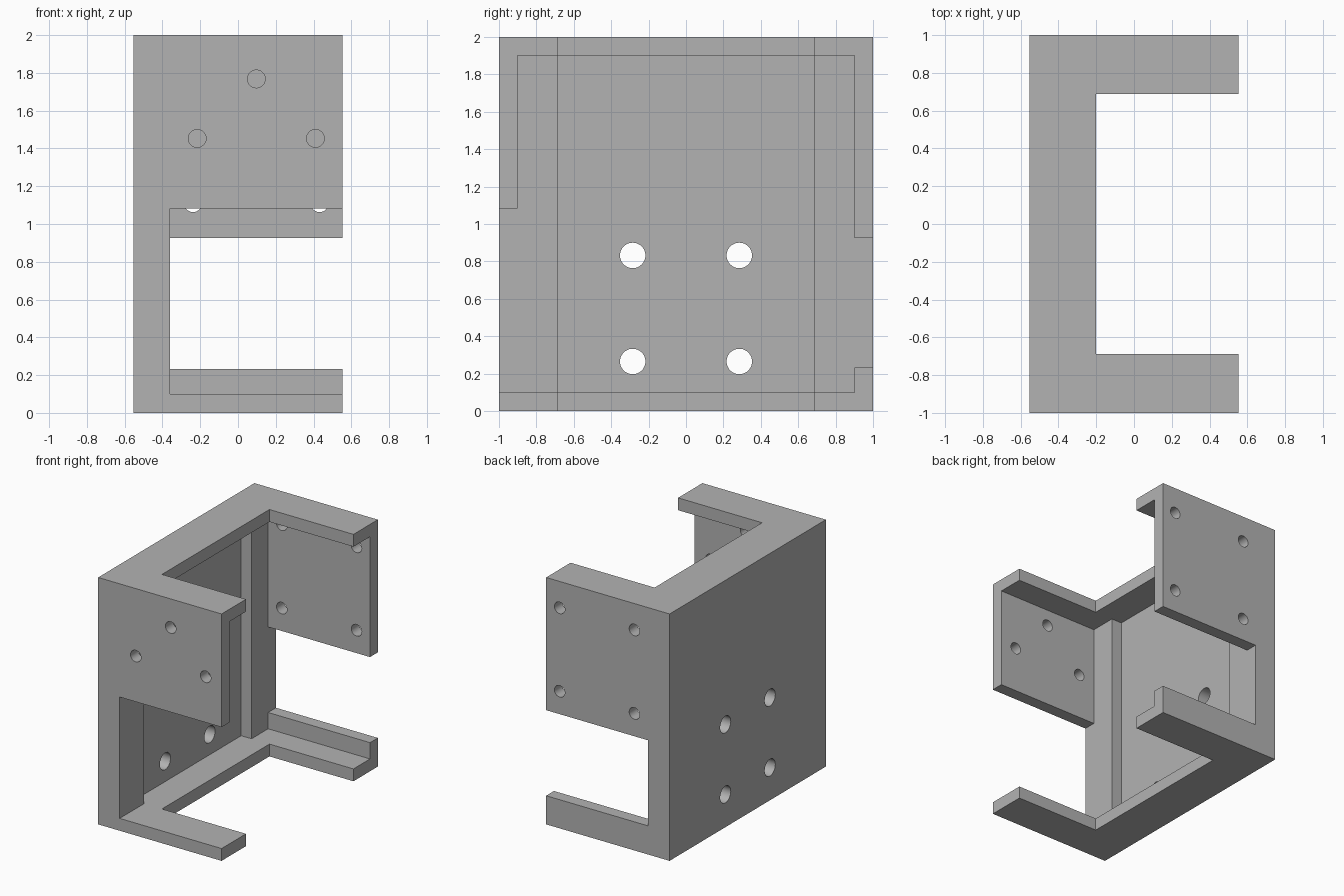
import bpy
import math
from mathutils import Vector

default = bpy.data.objects.get("Cube")
if default:
    bpy.data.objects.remove(default, do_unlink=True)

grey = bpy.data.materials.new("plain_grey")
grey.use_nodes = True
colour = (0.45, 0.45, 0.45, 1)
grey.diffuse_color = colour
grey.node_tree.nodes["Principled BSDF"].inputs["Base Color"].default_value = colour

HALF_X, HALF_Y, TOP = 0.553, 1.0, 2.0
WALL = 0.1         # side walls, back plate and flanges
POST_X = -0.36     # inner face of the corner posts
FLANGE_Y = 0.688   # inner edge of flanges and posts
OUT = 0.2          # cutter overshoot
CENTRE = (0.097, 1.453)  # centre of the side wall hole patterns


def box(name, low, high):
    low, high = Vector(low), Vector(high)
    bpy.ops.mesh.primitive_cube_add(size=1, location=(low + high) / 2)
    obj = bpy.context.object
    obj.name = name
    obj.scale = high - low
    bpy.ops.object.transform_apply(location=True, rotation=True, scale=True)
    return obj


def drill(name, location, radius, rotation):
    bpy.ops.mesh.primitive_cylinder_add(vertices=48, radius=radius, depth=0.4,
                                        location=location, rotation=rotation)
    obj = bpy.context.object
    obj.name = name
    return obj


def cut(target, cutter):
    cutter.hide_render = True
    mod = target.modifiers.new(cutter.name, "BOOLEAN")
    mod.operation = "DIFFERENCE"
    mod.solver = "EXACT"
    mod.object = cutter
    bpy.context.view_layer.objects.active = target
    bpy.ops.object.modifier_apply(modifier=mod.name)
    bpy.data.objects.remove(cutter, do_unlink=True)


# Outer block
bracket = box("bracket_housing", (-HALF_X, -HALF_Y, 0), (HALF_X, HALF_Y, TOP))
end = HALF_X + OUT

# Cavity between the side walls, then the recess between the corner posts
cut(bracket, box("cavity", (POST_X, -HALF_Y + WALL, WALL), (end, HALF_Y - WALL, TOP - WALL)))
cut(bracket, box("recess", (-HALF_X + WALL, -FLANGE_Y, WALL), (0, FLANGE_Y, TOP - WALL)))

# Slot that leaves C-shaped top and bottom flanges
cut(bracket, box("flange_slot", (-0.2, -FLANGE_Y, -OUT), (end, FLANGE_Y, TOP + OUT)))

# Side wall openings
cut(bracket, box("front_opening", (POST_X, -HALF_Y - OUT, WALL), (end, -0.8, 1.083)))
cut(bracket, box("rear_opening", (POST_X, 0.8, 0.232), (end, HALF_Y + OUT, 0.925)))

# Four large holes in the back plate
for y in (-0.285, 0.285):
    for z in (0.265, 0.832):
        cut(bracket, drill("plate_hole", (-HALF_X, y, z), 0.068, (0, math.pi / 2, 0)))

# Three small holes in the front wall, four in the rear wall
cx, cz = CENTRE
for dx, dz in ((-0.313, 0), (0.313, 0), (0, 0.315)):
    cut(bracket, drill("front_hole", (cx + dx, -0.95, cz + dz), 0.047, (math.pi / 2, 0, 0)))
for dx in (-0.335, 0.335):
    for dz in (-0.338, 0.338):
        cut(bracket, drill("rear_hole", (cx + dx, 0.95, cz - 0.005 + dz), 0.047,
                           (math.pi / 2, 0, 0)))

bracket.data.materials.clear()
bracket.data.materials.append(grey)
bpy.ops.object.select_all(action="DESELECT")
bracket.select_set(True)
bpy.context.view_layer.objects.active = bracket
bpy.ops.object.shade_smooth_by_angle(angle=math.radians(30))
